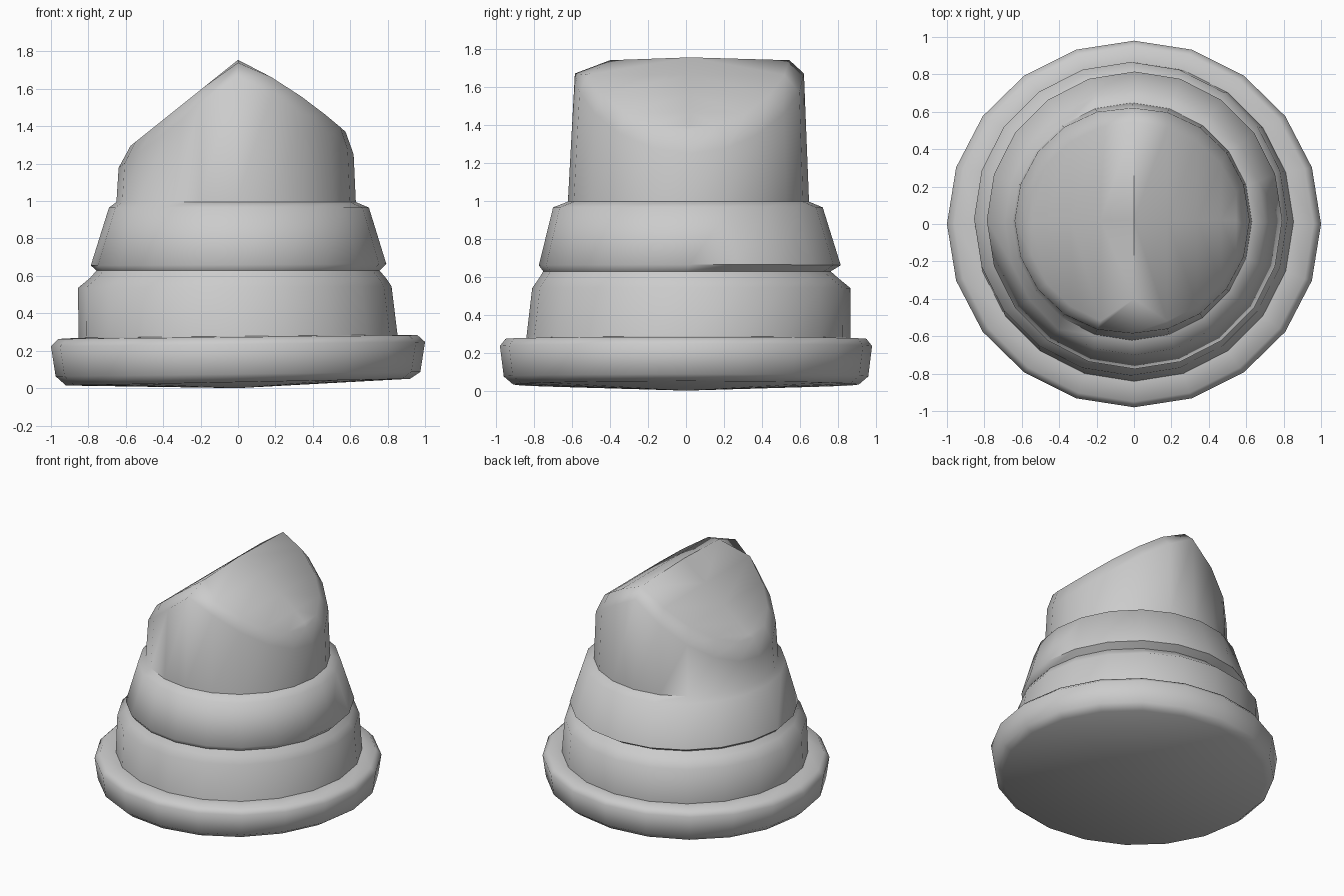
import bpy, bmesh
from math import cos, sin, tau, radians

if "Cube" in bpy.data.objects:
    bpy.data.objects.remove(bpy.data.objects["Cube"])

N = 20  # sides


def roof(x):
    # height of the gabled top, ridge along y
    return 1.755 + 0.8 * x if x < 0 else 1.755 - 0.45 * x - 0.38 * x * x


bm = bmesh.new()


def ring(fn):
    return [bm.verts.new(fn(i, cos(tau * i / N), sin(tau * i / N))) for i in range(N)]


def lathe(rx, ry, z, cx=0.0, cy=0.0, tilt=0.0):
    return ring(lambda i, c, s: (cx + rx * c, cy + ry * s, z + tilt * c))


# body profile: rx, ry, z, centre x, centre y, tilt
profile = [
    (0.92, 0.91, 0.032, 0, 0, 0.018),
    (0.975, 0.96, 0.075, 0, 0, 0.012),
    (1.0, 0.98, 0.235, 0, 0, 0.012),
    (0.96, 0.95, 0.273, 0, 0, 0.01),
    (0.853, 0.853, 0.277, 0, 0.012, 0.008),
    (0.838, 0.838, 0.54, -0.017, 0.028, 0.004),
    (0.79, 0.79, 0.59, 0, 0.015, 0),
    (0.757, 0.757, 0.628, 0, 0.005, 0),
    (0.79, 0.795, 0.66, 0.003, 0.02, 0.004),
    (0.695, 0.71, 0.965, 0.005, 0.01, 0),
    (0.64, 0.635, 0.995, -0.01, 0.013, 0),
]
rings = [lathe(*p) for p in profile]


# column top edge follows the roof, just under a soft bevel
def edge_point(i, c, s):
    z = roof(0.615 * c) - 0.085
    r = 0.64 - (z - 1) * 0.055
    return (r * c - 0.008, r * s + 0.018, z)


# roof outline inside the bevel, notched at the front of the ridge
def roof_point(i, c, s):
    r = 0.40 if i == 3 * N // 4 else 0.545
    x = 0.575 * c
    return (x, r * s, roof(x) - (0.015 if abs(c) < 0.01 else 0))


rings += [ring(edge_point), ring(roof_point)]
for a, b in zip(rings, rings[1:]):
    for i in range(N):
        j = (i + 1) % N
        bm.faces.new((a[i], a[j], b[j], b[i]))

# roof slopes in strips, with a slightly raised ridge middle
top = rings[-1]
mid = {k: bm.verts.new((top[k].co.x, 0.02, roof(top[k].co.x))) for k in range(1, N // 2)}
mid[0], mid[N // 2] = top[0], top[N // 2]
for k in range(N // 2):
    for a, b in ((top[k], top[k + 1]), (top[-k % N], top[-k - 1])):
        bm.faces.new(list(dict.fromkeys((a, b, mid[k + 1], mid[k]))))

# shallow underside
centre = bm.verts.new((0, 0, 0))
for i in range(N):
    bm.faces.new((rings[0][(i + 1) % N], rings[0][i], centre))

bmesh.ops.recalc_face_normals(bm, faces=bm.faces)
mesh = bpy.data.meshes.new("stepped_post_cap")
bm.to_mesh(mesh)
bm.free()
obj = bpy.data.objects.new("stepped_post_cap", mesh)
bpy.context.collection.objects.link(obj)
bpy.context.view_layer.objects.active = obj
obj.select_set(True)
bpy.ops.object.shade_smooth_by_angle(angle=radians(60))
